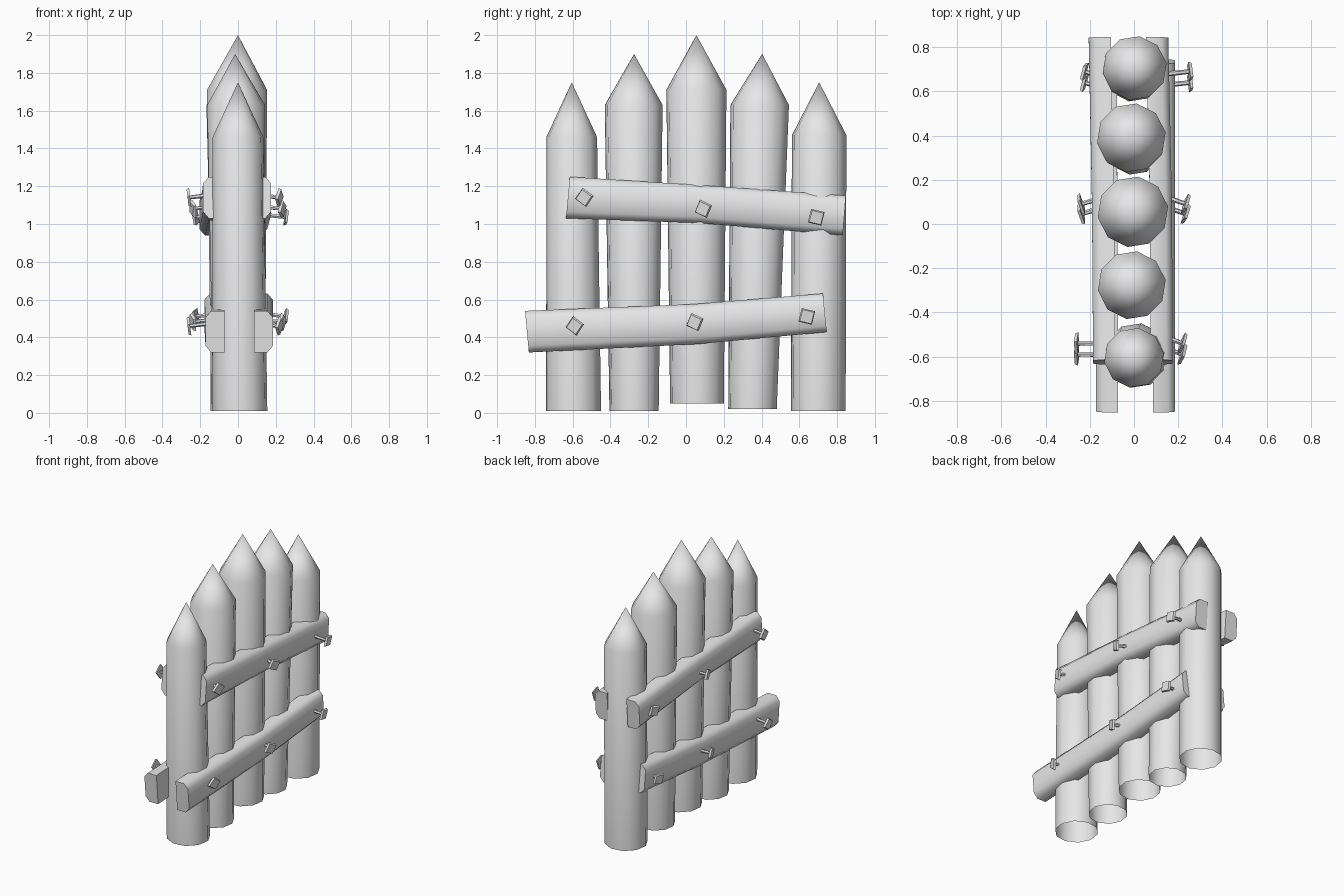
import bpy, bmesh, math
from mathutils import Vector, Matrix

cube = bpy.data.objects.get("Cube")
if cube:
    bpy.data.objects.remove(cube, do_unlink=True)

grey = bpy.data.materials.new("plain grey")
grey.use_nodes = True
grey.diffuse_color = (0.8, 0.8, 0.8, 1)
grey.node_tree.nodes["Principled BSDF"].inputs["Base Color"].default_value = (0.8, 0.8, 0.8, 1)


def finish(bm, name, angle=50):
    """Turn a bmesh into a shaded object."""
    bmesh.ops.recalc_face_normals(bm, faces=bm.faces)
    mesh = bpy.data.meshes.new(name)
    bm.to_mesh(mesh)
    bm.free()
    mesh.materials.append(grey)
    obj = bpy.data.objects.new(name, mesh)
    bpy.context.collection.objects.link(obj)
    bpy.ops.object.select_all(action='DESELECT')
    obj.select_set(True)
    bpy.context.view_layer.objects.active = obj
    bpy.ops.object.shade_smooth_by_angle(angle=math.radians(angle))
    return obj


def bridge(bm, a, b):
    n = len(a)
    for i in range(n):
        bm.faces.new((a[i], a[(i + 1) % n], b[(i + 1) % n], b[i]))


# Posts: open-bottomed ten-sided logs with a sharpened tip
def post(name, foot, shoulder, tip):
    bm = bmesh.new()
    rings = []
    for x, y, z, r in (foot, shoulder):
        ring = []
        for i in range(10):
            a = math.tau * (i + 0.25) / 10
            ring.append(bm.verts.new((x + r * math.cos(a), y + r * math.sin(a), z)))
        rings.append(ring)
    bridge(bm, *rings)
    apex = bm.verts.new(tip)
    top = rings[1]
    for i in range(10):
        bm.faces.new((top[i], top[(i + 1) % 10], apex))
    finish(bm, name)


post("post_1", (0.01, -0.595, 0.01, 0.147), (0, -0.605, 1.46, 0.136), (0, -0.605, 1.75))
post("post_2", (0, -0.275, 0.01, 0.132), (-0.01, -0.277, 1.63, 0.155), (-0.015, -0.275, 1.9))
post("post_3", (0, 0.058, 0.05, 0.144), (-0.005, 0.055, 1.71, 0.161), (0, 0.055, 2.0))
post("post_4", (0, 0.352, 0.02, 0.13), (-0.012, 0.39, 1.63, 0.157), (-0.015, 0.403, 1.9))
post("post_5", (0, 0.7, 0.01, 0.147), (0.003, 0.705, 1.47, 0.146), (0, 0.705, 1.75))


# Planks: slightly bent boards with chamfered outer edges
def plank(name, side, stations, outer):
    bm = bmesh.new()
    rings = []
    for (y, z, h, lean), x in zip(stations, outer):
        profile = [(x - 0.1, -1), (x - 0.03, -1), (x, -0.68),
                   (x, 0.68), (x - 0.03, 1), (x - 0.1, 1)]
        rings.append([bm.verts.new((side * px, y + lean * k, z + h * k)) for px, k in profile])
    for a, b in zip(rings, rings[1:]):
        bridge(bm, a, b)
    bm.faces.new(rings[0])
    bm.faces.new(rings[-1])
    finish(bm, name)


upper = [(-0.625, 1.14, 0.11, 0.01), (0.08, 1.105, 0.1, 0.007), (0.838, 1.045, 0.105, 0.008)]
lower = [(-0.842, 0.43, 0.11, -0.01), (0.05, 0.47, 0.106, -0.007), (0.735, 0.53, 0.102, -0.01)]
plank("upper_plank_left", 1, upper, (0.175, 0.172, 0.155))
plank("lower_plank_left", 1, lower, (0.185, 0.185, 0.185))
plank("upper_plank_right", -1, upper, (0.185, 0.19, 0.205))
plank("lower_plank_right", -1, lower, (0.172, 0.175, 0.178))


# Nails: thin shank and a square head, each hammered in at its own slant
def nail(name, head, direction, spin):
    bm = bmesh.new()
    for sides, r, depth, drop in ((6, 0.012, 0.1, 0.05), (4, 0.052, 0.014, 0)):
        bmesh.ops.create_cone(bm, cap_ends=True, segments=sides, radius1=r,
                              radius2=r * 0.85, depth=depth,
                              matrix=Matrix.Translation((0, 0, -drop)))
    turn = Vector(direction).to_track_quat('Z', 'Y').to_matrix().to_4x4()
    bm.transform(Matrix.Translation(head) @ turn @ Matrix.Rotation(spin, 4, 'Z'))
    finish(bm, name, 30)


spots = {"upper": ((-0.54, 1.14), (0.09, 1.08), (0.69, 1.035)),
         "lower": ((-0.59, 0.46), (0.045, 0.48), (0.64, 0.51))}
slants = {"left": (1, (0.22, 0.235, 0.255), (-0.35, -0.35, 0.1)),
          "right": (-1, (0.26, 0.24, 0.225), (0, -0.3, 0.3))}
for level, points in spots.items():
    for label, (side, xs, ys) in slants.items():
        for i, (y, z) in enumerate(points):
            nail(f"{level}_nail_{label}_{i + 1}", (side * xs[i], y, z),
                 (side, ys[i], -0.12), 0.15 + 0.2 * i)
